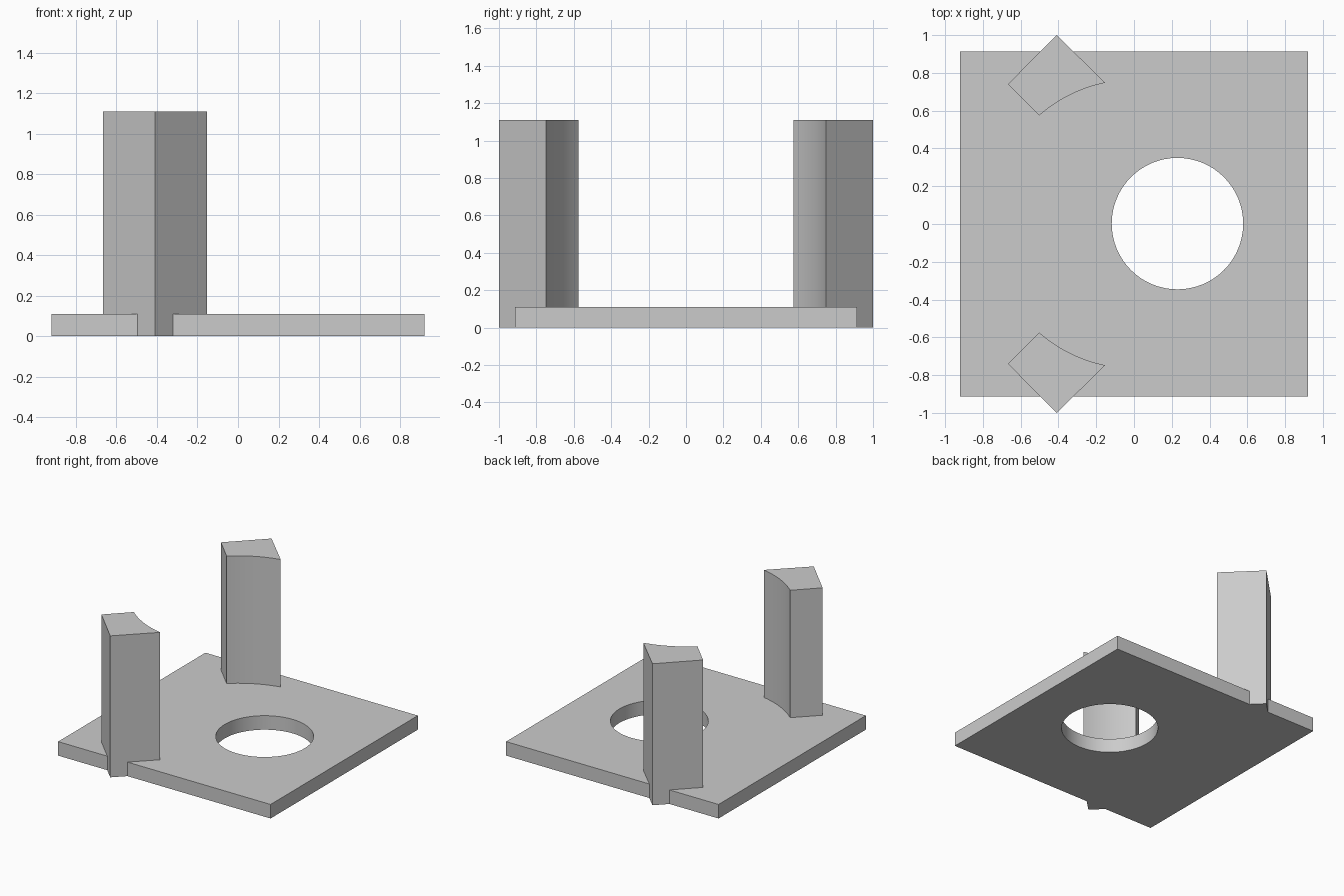
import bpy
import bmesh
import math
from mathutils import Vector

cube = bpy.data.objects.get("Cube")
if cube:
    bpy.data.objects.remove(cube, do_unlink=True)

grey = bpy.data.materials.new("plain grey")
grey.use_nodes = True
grey.diffuse_color = (0.6, 0.6, 0.6, 1)
grey.node_tree.nodes["Principled BSDF"].inputs["Base Color"].default_value = (0.6, 0.6, 0.6, 1)


def arc(cx, cy, radius, start, end, steps):
    """Points along an arc, both ends included."""
    angles = [start + (end - start) * i / steps for i in range(steps + 1)]
    return [(cx + radius * math.cos(a), cy + radius * math.sin(a)) for a in angles]


def extruded(name, loops, height):
    """Fill the outline loops (the first outer, the rest holes) and raise them."""
    bm = bmesh.new()
    edges = []
    for loop in loops:
        verts = [bm.verts.new((x, y, 0)) for x, y in loop]
        edges += [bm.edges.new((v, verts[i - 1])) for i, v in enumerate(verts)]
    bmesh.ops.triangle_fill(bm, edges=edges, use_beauty=True)
    result = bmesh.ops.extrude_face_region(bm, geom=bm.faces[:], use_keep_orig=True)
    top = [g for g in result["geom"] if isinstance(g, bmesh.types.BMVert)]
    bmesh.ops.translate(bm, verts=top, vec=Vector((0, 0, height)))
    bmesh.ops.recalc_face_normals(bm, faces=bm.faces[:])
    mesh = bpy.data.meshes.new(name)
    bm.to_mesh(mesh)
    bm.free()
    mesh.materials.append(grey)
    obj = bpy.data.objects.new(name, mesh)
    bpy.context.collection.objects.link(obj)
    bpy.ops.object.select_all(action="DESELECT")
    obj.select_set(True)
    bpy.context.view_layer.objects.active = obj
    bpy.ops.object.shade_smooth_by_angle(angle=math.radians(30))
    return obj


# Base plate with a round hole
half_x, half_y = 0.922, 0.913
outline = [(-half_x, -half_y), (half_x, -half_y), (half_x, half_y), (-half_x, half_y)]
hole = arc(0.23, 0.002, 0.348, 0, math.tau, 64)[:-1]
extruded("base_plate", [outline, hole], 0.11)

# Pair of diamond pillars whose inner side is hollowed around the centre
inner = arc(0, 0, 0.763, math.atan2(0.745, -0.152), math.atan2(0.573, -0.5), 16)
section = [(-0.667, 0.741), (-0.409, 1.0)] + inner
for name, side in (("back_pillar", 1), ("front_pillar", -1)):
    extruded(name, [[(x, y * side) for x, y in section]], 1.11)
